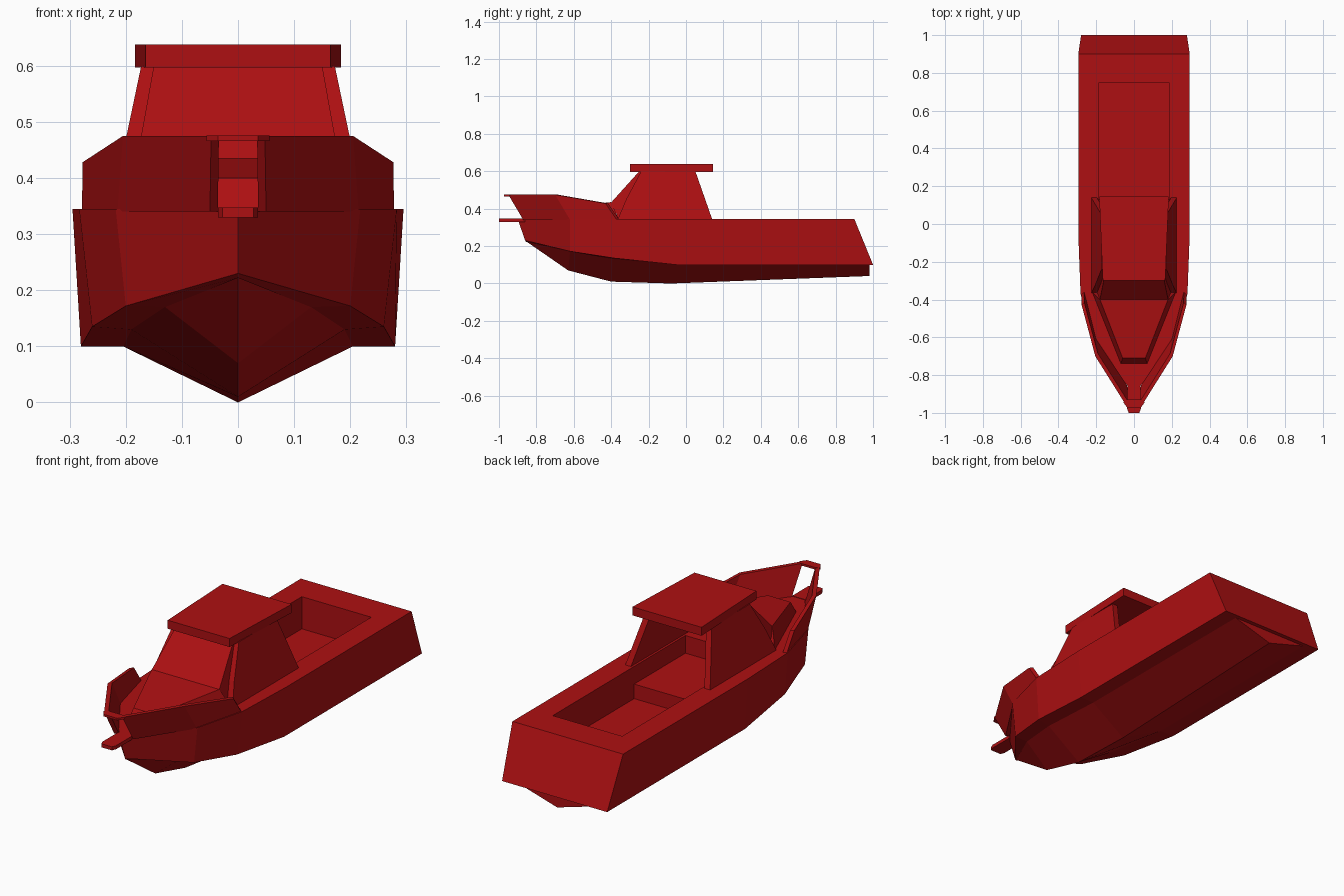
import bpy, bmesh

if "Cube" in bpy.data.objects:
    bpy.data.objects.remove(bpy.data.objects["Cube"])

RED = (0.42, 0.005, 0.006, 1)
red = bpy.data.materials.new("red paint")
red.use_nodes = True
red.diffuse_color = RED
bsdf = red.node_tree.nodes["Principled BSDF"]
bsdf.inputs["Base Color"].default_value = RED
bsdf.inputs["Roughness"].default_value = 0.7


def loft(name, sections, caps=None, mirror=False):
    """Join equal closed rings of points; caps lists end faces as (section, indices)."""
    n = len(sections[0])
    if caps is None:
        caps = [(0, range(n)), (len(sections) - 1, range(n))]
    bm = bmesh.new()
    for side in ((1, -1) if mirror else (1,)):
        rings = [[bm.verts.new((side * x, y, z)) for x, y, z in s] for s in sections]
        for a, b in zip(rings, rings[1:]):
            for i in range(n):
                j = (i + 1) % n
                bm.faces.new((a[i], a[j], b[j], b[i]))
        for s, ids in caps:
            bm.faces.new([rings[s][i] for i in ids])
    bmesh.ops.remove_doubles(bm, verts=bm.verts, dist=1e-5)
    bmesh.ops.dissolve_degenerate(bm, edges=bm.edges, dist=1e-5)
    bmesh.ops.recalc_face_normals(bm, faces=bm.faces)
    mesh = bpy.data.meshes.new(name)
    bm.to_mesh(mesh)
    bm.free()
    mesh.materials.append(red)
    obj = bpy.data.objects.new(name, mesh)
    bpy.context.collection.objects.link(obj)
    return obj


def both_sides(half):
    """Close a half outline with its mirrored points."""
    return half + [(-x, y, z) for x, y, z in reversed(half)]


# Hull: keel, inner chine, outer chine and sheer at each station, stern to bow
stations = [
    [(0, .98, .04), (.205, .98, .10), (.28, 1.0, .10), (.295, .90, .345)],
    [(0, -.08, 0), (.205, -.05, .10), (.28, -.05, .10), (.295, -.05, .345)],
    [(0, -.40, .01), (.19, -.39, .13), (.26, -.38, .135), (.283, -.37, .345)],
    [(0, -.63, .07), (.13, -.62, .17), (.20, -.62, .172), (.218, -.62, .345)],
    [(0, -.85, .222), (0, -.855, .222), (0, -.86, .23), (0, -.90, .345)],
]
rings = [s + [(-x, y, z) for x, y, z in reversed(s[1:])] for s in stations]
hull = loft("hull", rings, caps=[(0, (2, 3, 4, 5)), (0, (1, 2, 5, 6)), (0, (0, 1, 6))])

# Cockpit well with a raised cabin floor, cut from the hull
well = [(.75, .19), (.75, .5), (-.26, .5), (-.26, .26), (.13, .26), (.13, .19)]
cutter = loft("well_cutter", [[(x, y, z) for y, z in well] for x in (-.185, .185)])
cutter.hide_render = True
cut = hull.modifiers.new("well", "BOOLEAN")
cut.operation = "DIFFERENCE"
cut.solver = "EXACT"
cut.object = cutter
bpy.context.view_layer.objects.active = hull
bpy.ops.object.modifier_apply(modifier=cut.name)
bpy.data.objects.remove(cutter)

# Bow pulpit plate
plate = [(.028, -1.0), (.036, -.98), (.036, -.86)]
loft("bow_pulpit", [both_sides([(x, y, z) for x, y in plate]) for z in (.33, .347)])

# Raised bulwarks around the foredeck: lower and upper outer edge at each post
posts = [
    ((.278, -.37, .34), (.277, -.43, .428)),
    ((.215, -.62, .34), (.205, -.70, .475)),
    ((.050, -.87, .34), (.048, -.95, .475)),
]


def inward(p):
    return (p[0] - .014, p[1] + .014, p[2])


loft("bulwarks", [[lo, hi, inward(hi), inward(lo)] for lo, hi in posts], mirror=True)

# Bar joining the bulwarks over the bow gap
rail = [(.036, -.972), (.056, -.945), (.04, -.93)]
loft("bow_rail", [both_sides([(x, y, z) for x, y in rail]) for z in (.466, .476)])

# Low trunk in front of the cabin
loft("cabin_trunk", [
    both_sides([(.07, -.74, .343), (.222, -.36, .343)]),
    both_sides([(.06, -.71, .40), (.18, -.40, .435)]),
])

# Windshield
glass = [(.18, -.40, .433), (.15, -.25, .60)]
loft("windshield", [both_sides([(x, y + dy, z) for x, y, z in glass]) for dy in (0, .02)])


def side_panel(name, profile, base, slope, thick):
    """Inward-leaning pair of side panels from a (y, z) profile."""
    loft(name, [[(base - slope * (z - .345) - t, y, z) for y, z in profile]
                for t in (0, thick)], mirror=True)


side_panel("windshield_cheeks",
           [(-.36, .345), (-.40, .433), (-.25, .60), (-.22, .60), (-.30, .345)],
           .196, .18, .012)
side_panel("cabin_sides",
           [(-.365, .343), (-.32, .45), (-.24, .60), (.05, .60), (.14, .343)],
           .226, .21, .03)

# Roof, slightly narrower at the front
roof = [(.165, -.30), (.184, .145)]
loft("cabin_roof", [both_sides([(x, y, z) for x, y in roof]) for z in (.597, .638)])
